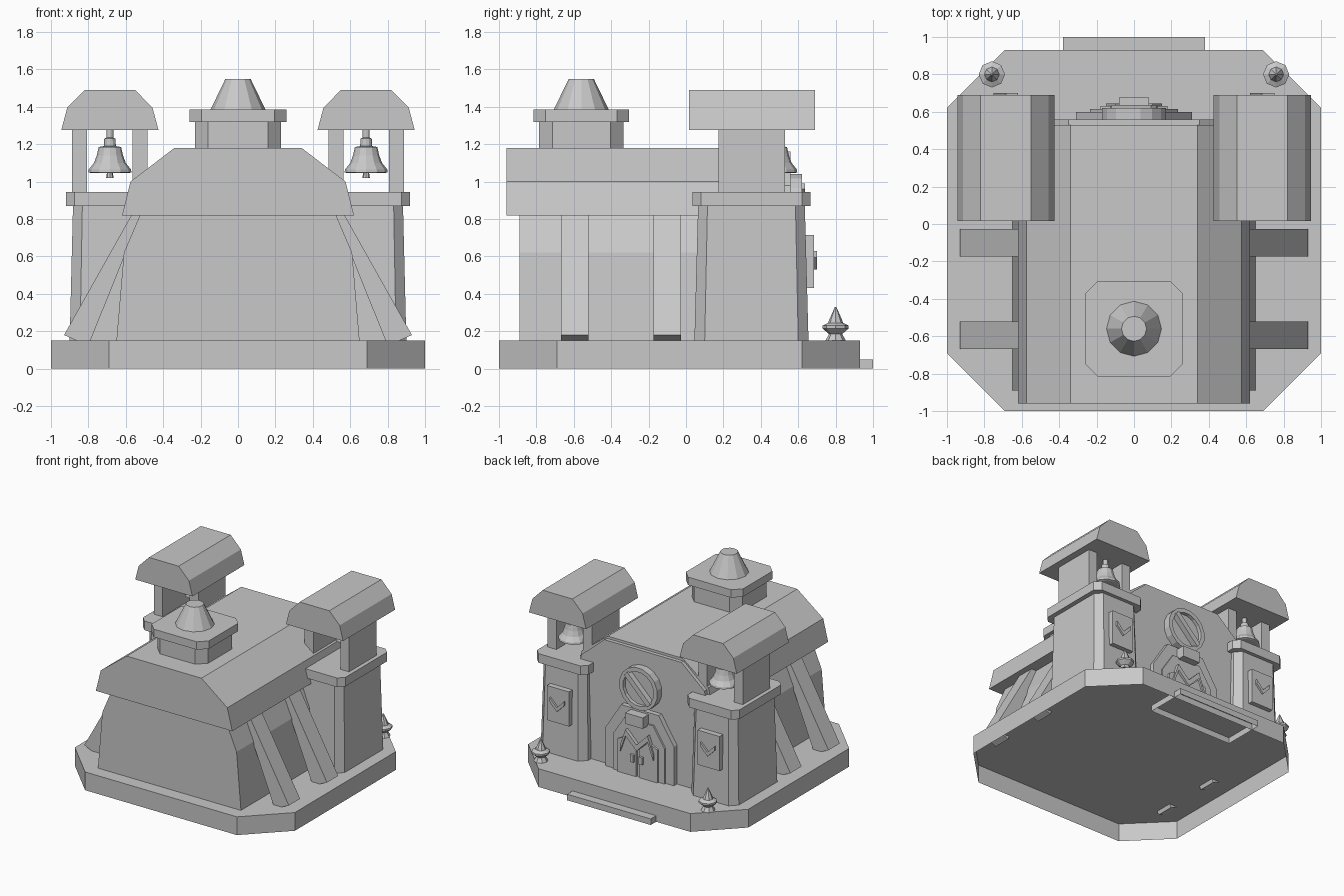
import bpy
import bmesh
from math import cos, sin, pi

old = bpy.data.objects.get("Cube")
if old:
    bpy.data.objects.remove(old, do_unlink=True)

stone = bpy.data.materials.new("plain grey")
stone.use_nodes = True
GREY = (0.58, 0.58, 0.58, 1)
stone.diffuse_color = GREY
stone.node_tree.nodes["Principled BSDF"].inputs["Base Color"].default_value = GREY


def loft(name, rings, bottom=True, top=True):
    """Skin a stack of equal rings, with optional end caps."""
    bm = bmesh.new()
    loops = [[bm.verts.new(p) for p in ring] for ring in rings]
    n = len(loops[0])
    for a, b in zip(loops, loops[1:]):
        for i in range(n):
            j = (i + 1) % n
            bm.faces.new((a[i], a[j], b[j], b[i]))
    if bottom:
        bm.faces.new(loops[0][::-1])
    if top:
        bm.faces.new(loops[-1])
    bmesh.ops.recalc_face_normals(bm, faces=bm.faces)
    mesh = bpy.data.meshes.new(name)
    bm.to_mesh(mesh)
    bm.free()
    mesh.materials.append(stone)
    obj = bpy.data.objects.new(name, mesh)
    bpy.context.collection.objects.link(obj)
    return obj


def prism(name, profile, y0, y1):
    """Extrude an x-z profile along y."""
    return loft(name, [[(x, y, z) for x, z in profile] for y in (y0, y1)])


def sym(half, cx=0):
    """Complete a right-hand half profile by mirroring it."""
    return [(cx + x, z) for x, z in half] + [(cx - x, z) for x, z in reversed(half)]


def rect(cx, cz, hx, hz):
    return sym([(hx, cz - hz), (hx, cz + hz)], cx)


def band(points, width):
    """Zigzag strip of constant height."""
    return points + [(x, z - width) for x, z in reversed(points)]


def chamfered(cx, cy, hx, hy, c, z):
    quarter = [(hx, c - hy), (hx, hy - c), (hx - c, hy), (c - hx, hy)]
    pts = quarter + [(-x, -y) for x, y in quarter]
    return [(cx + x, cy + y, z) for x, y in pts]


def lathe(name, cx, cy, profile, sides):
    return loft(name, [[(cx + r * cos(2 * pi * i / sides), cy + r * sin(2 * pi * i / sides), z)
                        for i in range(sides)] for r, z in profile])


# Hollow plinth and entrance step, both open underneath
loft("plinth", [chamfered(0, -0.035, 1, 0.965, 0.31, z) for z in (0, 0.15)], bottom=False)
loft("entrance_step", [[(-0.38, 0.66, z), (0.38, 0.66, z), (0.38, 1, z), (-0.38, 1, z)]
                       for z in (0, 0.05)], bottom=False)

# Hall, roof and rear facade
prism("hall_walls", sym([(0.65, 0.15), (0.61, 0.62), (0.52, 0.83)]), -0.89, 0.53)
prism("hall_roof", sym([(0.62, 0.82), (0.575, 1.0), (0.34, 1.18)]), -0.96, 0.53)
prism("rear_facade", sym([(0.65, 0.15), (0.61, 0.62), (0.59, 0.82), (0.56, 0.98), (0.35, 1.16)]),
      0.5, 0.56)

# Chimney
CY = -0.56
loft("chimney_base", [chamfered(0, CY, 0.23, 0.225, 0.07, z) for z in (1.17, 1.33)])
loft("chimney_cap", [chamfered(0, CY, 0.26, 0.255, 0.065, z) for z in (1.32, 1.385)])
lathe("chimney_cone", 0, CY, [(0.147, 1.385), (0.067, 1.55)], 12)

# Door surround, inner panel and double doors
prism("door_surround", sym([(0.31, 0.15), (0.31, 0.47), (0.17, 0.69)]), 0.55, 0.6)
prism("door_panel", sym([(0.235, 0.15), (0.235, 0.44), (0.13, 0.6)]), 0.59, 0.615)
prism("door_chevron", band([(-0.15, 0.38), (-0.1, 0.52), (0, 0.42), (0.1, 0.52), (0.15, 0.38)], 0.05),
      0.6, 0.645)
prism("door_sign", rect(0, 0.63, 0.08, 0.045), 0.58, 0.675)
for s, side in ((1, "left"), (-1, "right")):
    leaf = [(0.012, 0.15), (0.18, 0.15), (0.18, 0.42), (0.1, 0.46), (0.012, 0.38)]
    prism(side + "_door", [(s * x, z) for x, z in leaf], 0.6, 0.63)
    prism(side + "_door_handle", rect(s * 0.04, 0.3, 0.015, 0.03), 0.62, 0.65)

# Round window with a diagonal bar
wheel = [(0.175, 0.55), (0.175, 0.62), (0.14, 0.62), (0.14, 0.59)]
loft("round_window", [[(r * cos(pi * (i + 0.5) / 8), y, 0.87 + r * sin(pi * (i + 0.5) / 8))
                       for i in range(16)] for r, y in wheel])
prism("window_bar", [(-0.12, 0.78), (-0.09, 0.75), (0.12, 0.96), (0.09, 0.99)], 0.58, 0.635)

# Bell towers, buttresses and finials on both sides
TX, TY = 0.685, 0.35
BELL = [(0.1, 1.045), (0.115, 1.05), (0.113, 1.065), (0.085, 1.1), (0.07, 1.14), (0.06, 1.185),
        (0.032, 1.19), (0.03, 1.23), (0.019, 1.235), (0.019, 1.28)]
FINIAL = [(0.055, 0.15), (0.035, 0.185), (0.07, 0.215), (0.07, 0.23), (0.04, 0.245),
          (0.035, 0.26), (0.004, 0.33)]
for s, side in ((1, "left"), (-1, "right")):
    cx = s * TX
    loft(side + "_tower", [chamfered(cx, TY, 0.215, 0.305, 0.055, 0.15),
                           chamfered(cx, TY, 0.197, 0.285, 0.05, 0.88)])
    loft(side + "_tower_cap", [chamfered(cx, TY, 0.235, 0.315, 0.045, z) for z in (0.87, 0.945)])
    for d, part in ((1, "outer"), (-1, "inner")):
        prism(f"{side}_{part}_belfry_wall", rect(cx + s * d * 0.162, 1.11, 0.04, 0.17), 0.175, 0.53)
    prism(side + "_belfry_roof", sym([(0.26, 1.275), (0.228, 1.395), (0.135, 1.49)], cx), 0.015, 0.69)
    lathe(side + "_bell", cx, 0.48, BELL, 12)
    lathe(side + "_clapper", cx, 0.48, [(0.02, 1.02), (0.014, 1.06)], 8)
    prism(side + "_plaque", rect(cx, 0.573, 0.1, 0.142), 0.62, 0.685)
    prism(side + "_plaque_chevron",
          band([(cx - 0.065, 0.63), (cx, 0.565), (cx + 0.065, 0.63)], 0.035), 0.67, 0.7)
    lathe(side + "_finial", s * 0.76, 0.8, FINIAL, 8)
    brace = [(0.93, 0.18), (0.8, 0.122), (0.504, 0.86), (0.548, 0.86)]
    for y, part in ((-0.595, "front"), (-0.1, "rear")):
        prism(f"{side}_{part}_buttress", [(s * x, z) for x, z in brace], y - 0.073, y + 0.073)
